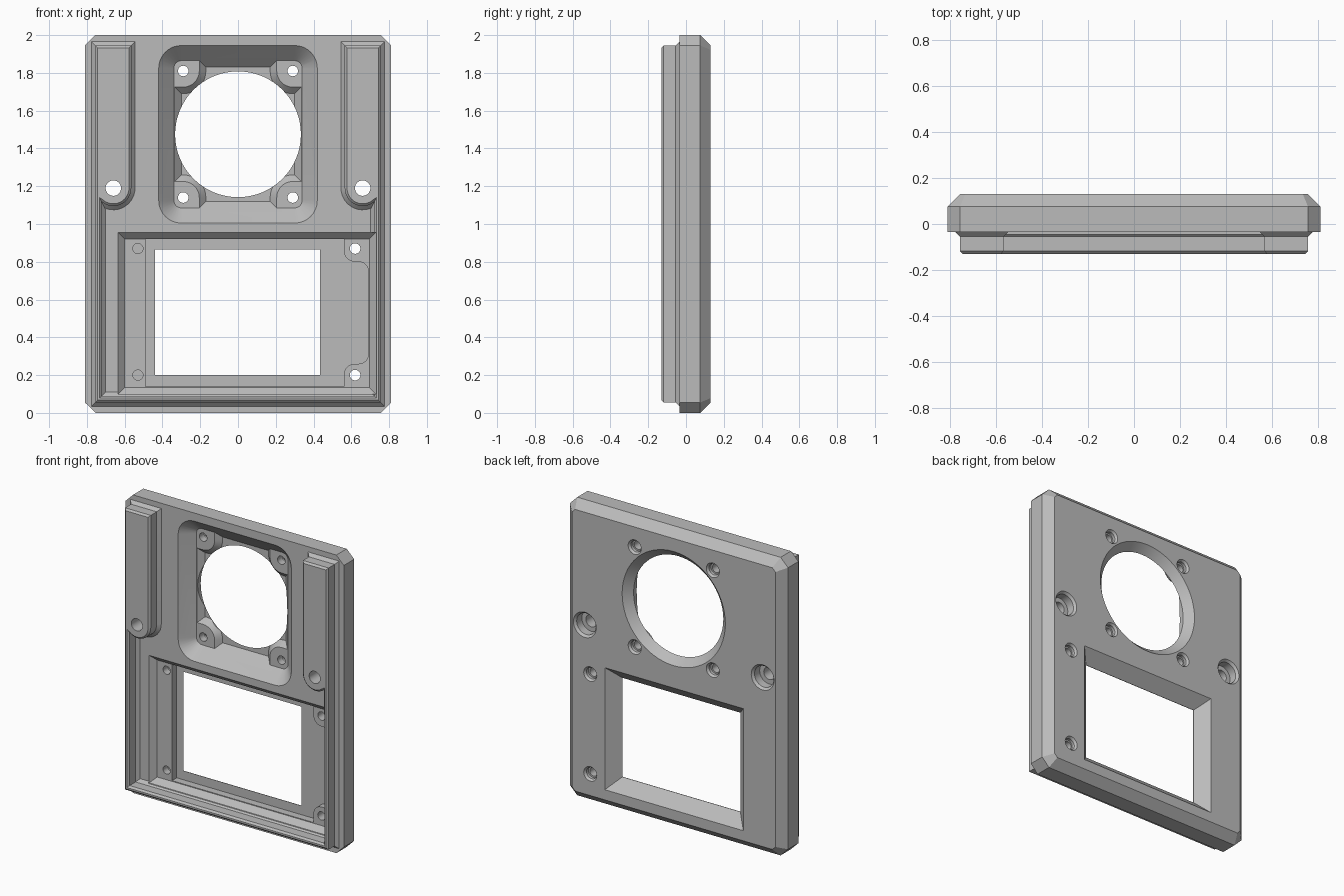
import bpy, bmesh
from math import cos, sin, radians, pi
from mathutils import Vector

if "Cube" in bpy.data.objects:
    bpy.data.objects.remove(bpy.data.objects["Cube"], do_unlink=True)

grey = bpy.data.materials.new("plain grey")
grey.use_nodes = True
grey.diffuse_color = (0.5, 0.5, 0.5, 1)
grey.node_tree.nodes["Principled BSDF"].inputs["Base Color"].default_value = (0.5, 0.5, 0.5, 1)


def offset(loop, d):
    """Grow (or shrink) a closed outline with mitred corners."""
    pts = [Vector(p) for p in loop]
    n = len(pts)
    area = sum(pts[i - 1].x * pts[i].y - pts[i].x * pts[i - 1].y for i in range(n))
    side = 1 if area > 0 else -1
    out = []
    for i in range(n):
        a = (pts[i] - pts[i - 1]).normalized()
        b = (pts[(i + 1) % n] - pts[i]).normalized()
        na, nb = Vector((a.y, -a.x)) * side, Vector((b.y, -b.x)) * side
        out.append(pts[i] + (na + nb) * (d / (1 + na.dot(nb))))
    return out


def loft(name, loop, layers):
    """Solid from an x-z outline; layers are (y, outline offset)."""
    bm = bmesh.new()
    rings = [[bm.verts.new((p[0], y, p[1])) for p in offset(loop, d)] for y, d in layers]
    for r, s in zip(rings, rings[1:]):
        for i in range(len(r)):
            bm.faces.new((r[i - 1], r[i], s[i], s[i - 1]))
    bm.faces.new(rings[0])
    bm.faces.new(rings[-1])
    bmesh.ops.recalc_face_normals(bm, faces=bm.faces)
    me = bpy.data.meshes.new(name)
    bm.to_mesh(me)
    bm.free()
    me.materials.append(grey)
    ob = bpy.data.objects.new(name, me)
    bpy.context.collection.objects.link(ob)
    return ob


def arc(cx, cz, r, a0, a1, n=8):
    return [(cx + r * cos(radians(a0 + (a1 - a0) * i / n)),
             cz + r * sin(radians(a0 + (a1 - a0) * i / n))) for i in range(n + 1)]


def circle(cx, cz, r, n=32):
    return arc(cx, cz, r, 0, 360 - 360 / n, n - 1)


def rect(x0, x1, z0, z1):
    return [(x0, z0), (x1, z0), (x1, z1), (x0, z1)]


def round_rect(x0, x1, z0, z1, r):
    return (arc(x1 - r, z1 - r, r, 0, 90) + arc(x0 + r, z1 - r, r, 90, 180)
            + arc(x0 + r, z0 + r, r, 180, 270) + arc(x1 - r, z0 + r, r, 270, 360))


def combine(base, tool, op="DIFFERENCE"):
    mod = base.modifiers.new(op.lower(), "BOOLEAN")
    mod.operation, mod.solver, mod.object = op, "EXACT", tool
    bpy.context.view_layer.objects.active = base
    bpy.ops.object.modifier_apply(modifier=mod.name)
    bpy.data.objects.remove(tool, do_unlink=True)


FRONT, BACK = -0.035, 0.13
FAN_Z = 1.475

# Plate with clipped corners and a bevelled back edge
c, w = 0.055, 0.81
half = [(w, c), (w, 2 - c), (w - c, 2)]
outline = [(w - c, 0)] + half + [(-x, z) for x, z in reversed(half)] + [(c - w, 0)]
panel = loft("panel", outline, [(FRONT, 0), (0.075, 0), (BACK, -c)])

# Raised rim and mounting strips, one U-shaped outline
half = ([(0.755, 0.055), (0.755, 1.945), (0.565, 1.945)]
        + arc(0.66, 1.19, 0.095, 180, 311, 12) + [(0.722, 0.09)])
rim = loft("rim", half + [(-x, z) for x, z in reversed(half)],
           [(0, 0.02), (FRONT, 0.02), (-0.055, 0), (-0.118, 0), (-0.13, -0.012)])
combine(panel, rim, "UNION")

# Screen recess, its deeper pocket around two bosses, and the flared window
combine(panel, loft("screen_recess", rect(-0.635, 0.73, 0.1, 0.955),
                    [(-0.2, 0), (FRONT, 0), (0, -0.035)]))
mid = 0.53
half = ([(-0.49, 0.14), (0.56, 0.14)] + arc(0.62, 0.2, 0.06, 180, 90)
        + arc(0.64, 0.31, 0.05, 270, 360))
combine(panel, loft("screen_pocket", half + [(x, 2 * mid - z) for x, z in reversed(half)],
                    [(-0.02, 0), (0.05, 0)]))
combine(panel, loft("window", rect(-0.44, 0.435, 0.2, 0.865),
                    [(0.02, 0), (0.053, 0), (BACK + 0.01, 0.087)]))

# Fan recess with sloping sides
combine(panel, loft("fan_recess", round_rect(-0.42, 0.42, 1.005, 1.945, 0.12),
                    [(-0.06, 0), (FRONT, 0), (0.045, -0.08)]))

# Fan pocket that leaves a boss in each corner
quarter = ([(0.335, 0.25)] + arc(0.29, 0.335, 0.085, 270, 180) + [(0.205, 0.39)])
right = [(x, -z) for x, z in reversed(quarter)] + quarter
pocket = [(x, z + FAN_Z) for x, z in right + [(-x, z) for x, z in reversed(right)]]
combine(panel, loft("fan_pocket", pocket, [(0.02, 0), (0.045, 0), (0.08, -0.035)]))
combine(panel, loft("fan_opening", circle(0, FAN_Z, 0.333, 64),
                    [(0.0, 0), (0.08, 0), (BACK + 0.01, 0.06)]))

# Screw holes, counterbored from the back
small = [(sx * 0.29, FAN_Z + sz * 0.335) for sx in (-1, 1) for sz in (-1, 1)]
small += [(0.62, 0.2), (0.62, 0.87)]
for x, z in small:
    combine(panel, loft("screw_hole", circle(x, z, 0.028, 24),
                        [(-0.02, 0), (0.095, 0), (0.0951, 0.01), (0.115, 0.01), (BACK + 0.005, 0.024)]))
for z in (0.2, 0.87):
    combine(panel, loft("blind_hole", circle(-0.53, z, 0.027, 24), [(-0.02, 0), (0.05, 0)]))
for x in (-0.66, 0.66):
    combine(panel, loft("mount_hole", circle(x, 1.19, 0.041),
                        [(-0.2, 0), (0.06, 0), (0.0601, 0.03), (0.115, 0.03), (BACK + 0.005, 0.048)]))

# Crisp edges with smooth round walls
bpy.ops.object.select_all(action="DESELECT")
panel.select_set(True)
bpy.context.view_layer.objects.active = panel
bpy.ops.object.shade_smooth_by_angle(angle=radians(25))
